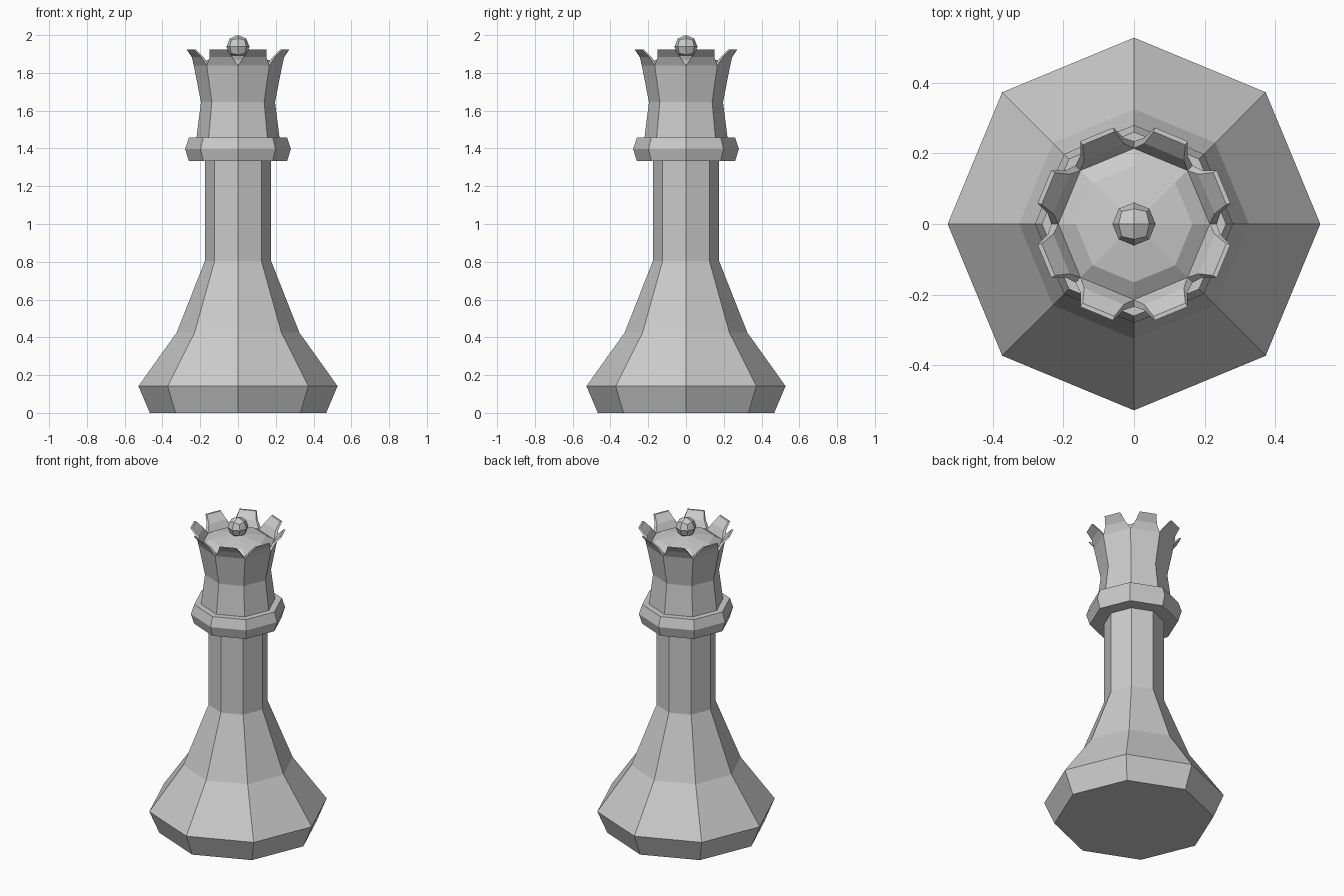
import bpy, bmesh
from math import cos, sin, pi
from mathutils import Vector

if "Cube" in bpy.data.objects:
    bpy.data.objects.remove(bpy.data.objects["Cube"])

N = 8


def corner(k, r, z):
    a = 2 * pi * k / N
    return Vector((r * cos(a), r * sin(a), z))


def finish(bm, name):
    bmesh.ops.remove_doubles(bm, verts=bm.verts, dist=1e-5)
    bmesh.ops.recalc_face_normals(bm, faces=bm.faces)
    me = bpy.data.meshes.new(name)
    bm.to_mesh(me)
    bm.free()
    ob = bpy.data.objects.new(name, me)
    bpy.context.collection.objects.link(ob)
    return ob


def poly(bm, *pts):
    bm.faces.new([bm.verts.new(p) for p in pts])


def rings(bm, profile):
    for (r0, z0), (r1, z1) in zip(profile, profile[1:]):
        for k in range(N):
            poly(bm, corner(k, r0, z0), corner(k + 1, r0, z0),
                 corner(k + 1, r1, z1), corner(k, r1, z1))


def cap(bm, r, z):
    poly(bm, *[corner(k, r, z) for k in range(N)])


def lathe(name, profile):
    bm = bmesh.new()
    rings(bm, profile)
    cap(bm, *profile[0])
    cap(bm, *profile[-1])
    return finish(bm, name)


# Base and shaft
lathe("base_and_shaft", [(0.467, 0), (0.527, 0.142), (0.325, 0.425),
                         (0.175, 0.805), (0.175, 1.333)])

# Collar
lathe("collar", [(0.26, 1.333), (0.28, 1.397), (0.26, 1.457)])

# Head with eight flared, notched crown points
bm = bmesh.new()
rings(bm, [(0.220, 1.457), (0.196, 1.645), (0.234, 1.838)])
cap(bm, 0.220, 1.457)


def edge_pts(k, r, z, inset):
    a, b = corner(k, r, z), corner(k + 1, r, z)
    d = (b - a).normalized() * inset
    return a + d, b - d


# each level: outer radius, inner radius, height, inset from the corner
levels = [(0.234, 0.214, 1.838, 0.0),
          (0.257, 0.240, 1.883, 0.033),
          (0.297, 0.284, 1.925, 0.063)]
for k in range(N):
    outer = [edge_pts(k, o, z, s) for o, i, z, s in levels]
    inner = [edge_pts(k, i, z, s * 0.95) for o, i, z, s in levels]
    for j in range(2):
        for skin in (outer, inner):
            poly(bm, skin[j][0], skin[j][1], skin[j + 1][1], skin[j + 1][0])
        for e in (0, 1):
            poly(bm, outer[j][e], outer[j + 1][e], inner[j + 1][e], inner[j][e])
    poly(bm, outer[2][0], outer[2][1], inner[2][1], inner[2][0])

# Shallow dome inside the crown
rings(bm, [(0.214, 1.838), (0.165, 1.868)])
for k in range(N):
    poly(bm, corner(k, 0.165, 1.868), corner(k + 1, 0.165, 1.868), Vector((0, 0, 1.897)))
finish(bm, "crown")

# Finial ball: a once-divided cube pushed out to a sphere
bm = bmesh.new()
bmesh.ops.create_cube(bm, size=2)
bmesh.ops.subdivide_edges(bm, edges=bm.edges[:], cuts=1, use_grid_fill=True)
for v in bm.verts:
    v.co = v.co.normalized() * 0.061 + Vector((0, 0, 1.939))
finish(bm, "finial_ball")
